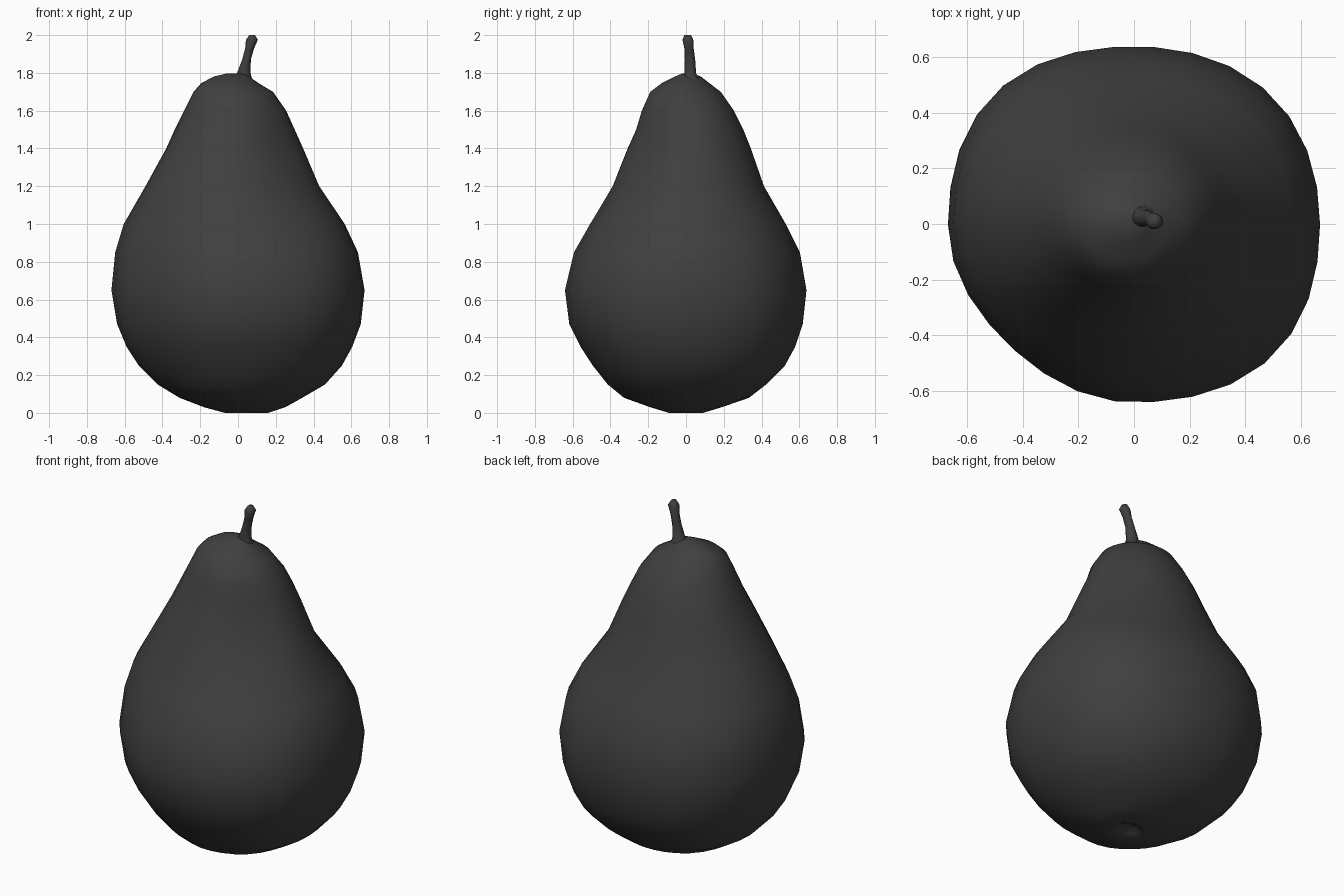
import bpy, bmesh
from math import sin, cos, pi

SIDES = 30


def smoothstep(a, b, v):
    t = max(0.0, min(1.0, (v - a) / (b - a)))
    return t * t * (3 - 2 * t)


def bulge(a, z):
    """Uneven fruit shape: radial factor for each diagonal quarter."""
    body, neck = [(1.035, 1.0), (1.05, 1.0), (0.955, 1.03), (1.05, 0.91)][int(a / (pi / 2)) % 4]
    f = body + (neck - body) * smoothstep(0.9, 1.3, z)
    f = 1 + (f - 1) * (1 - smoothstep(1.4, 1.7, z)) * smoothstep(0.0, 0.15, z)
    return 1 + (f - 1) * sin(2 * a) ** 2


def loft(name, rings, sides, shape, tilt, mat):
    """Skin closed rings given as (z, x min, x max, y min, y max)."""
    bm = bmesh.new()
    loops = []
    for i, (z, x0, x1, y0, y1) in enumerate(rings):
        loop = []
        for k in range(sides):
            a = 2 * pi * k / sides
            c, s = cos(a), sin(a)
            f = shape(a, z)
            # each half keeps its own reach from the middle of the ring
            x = (x0 + x1) / 2 + (x1 - x0) / 2 * c * f
            y = (y0 + y1) / 2 + (y1 - y0) / 2 * s * f
            loop.append(bm.verts.new((x, y, z + tilt * i * c)))
        loops.append(loop)
    for lo, hi in zip(loops, loops[1:]):
        for k in range(sides):
            n = (k + 1) % sides
            bm.faces.new((lo[k], lo[n], hi[n], hi[k]))
    bm.faces.new(loops[0][::-1])
    bm.faces.new(loops[-1])
    bmesh.ops.recalc_face_normals(bm, faces=bm.faces)
    me = bpy.data.meshes.new(name)
    bm.to_mesh(me)
    bm.free()
    me.materials.append(mat)
    for p in me.polygons:
        p.use_smooth = True
    ob = bpy.data.objects.new(name, me)
    bpy.context.collection.objects.link(ob)
    return ob


skin = bpy.data.materials.new("dark_skin")
skin.diffuse_color = (0.05, 0.05, 0.05, 1)

# fruit: dimpled base, round belly, narrow neck, domed crown
fruit = [
    (0.035, 0.00, 0.06, -0.02, 0.03),
    (0.015, -0.03, 0.10, -0.05, 0.05),
    (0.00, -0.07, 0.16, -0.09, 0.09),
    (0.03, -0.18, 0.25, -0.19, 0.19),
    (0.08, -0.31, 0.34, -0.33, 0.335),
    (0.15, -0.425, 0.46, -0.415, 0.425),
    (0.25, -0.525, 0.55, -0.495, 0.525),
    (0.35, -0.59, 0.605, -0.56, 0.58),
    (0.47, -0.64, 0.65, -0.62, 0.62),
    (0.65, -0.67, 0.67, -0.643, 0.64),
    (0.85, -0.65, 0.635, -0.595, 0.605),
    (1.00, -0.605, 0.565, -0.51, 0.53),
    (1.20, -0.49, 0.43, -0.39, 0.415),
    (1.40, -0.38, 0.345, -0.31, 0.345),
    (1.50, -0.335, 0.30, -0.265, 0.305),
    (1.60, -0.285, 0.255, -0.235, 0.255),
    (1.70, -0.235, 0.185, -0.19, 0.185),
    (1.745, -0.195, 0.11, -0.13, 0.125),
    (1.78, -0.13, 0.06, -0.06, 0.08),
    (1.797, -0.06, 0.03, -0.02, 0.04),
]
loft("fruit", fruit, SIDES, bulge, 0.0, skin)

# stem: flared foot, thin bent middle, slightly knobbed slanted tip
stem = [
    (1.73, -0.03, 0.10, -0.03, 0.09),
    (1.765, -0.02, 0.075, -0.012, 0.07),
    (1.80, -0.005, 0.066, -0.01, 0.055),
    (1.87, 0.022, 0.068, -0.008, 0.05),
    (1.93, 0.038, 0.085, -0.01, 0.042),
    (1.975, 0.042, 0.105, -0.02, 0.04),
    (2.00, 0.06, 0.09, -0.01, 0.028),
]
loft("stem", stem, 10, lambda a, z: 1.0, 0.0, skin)
